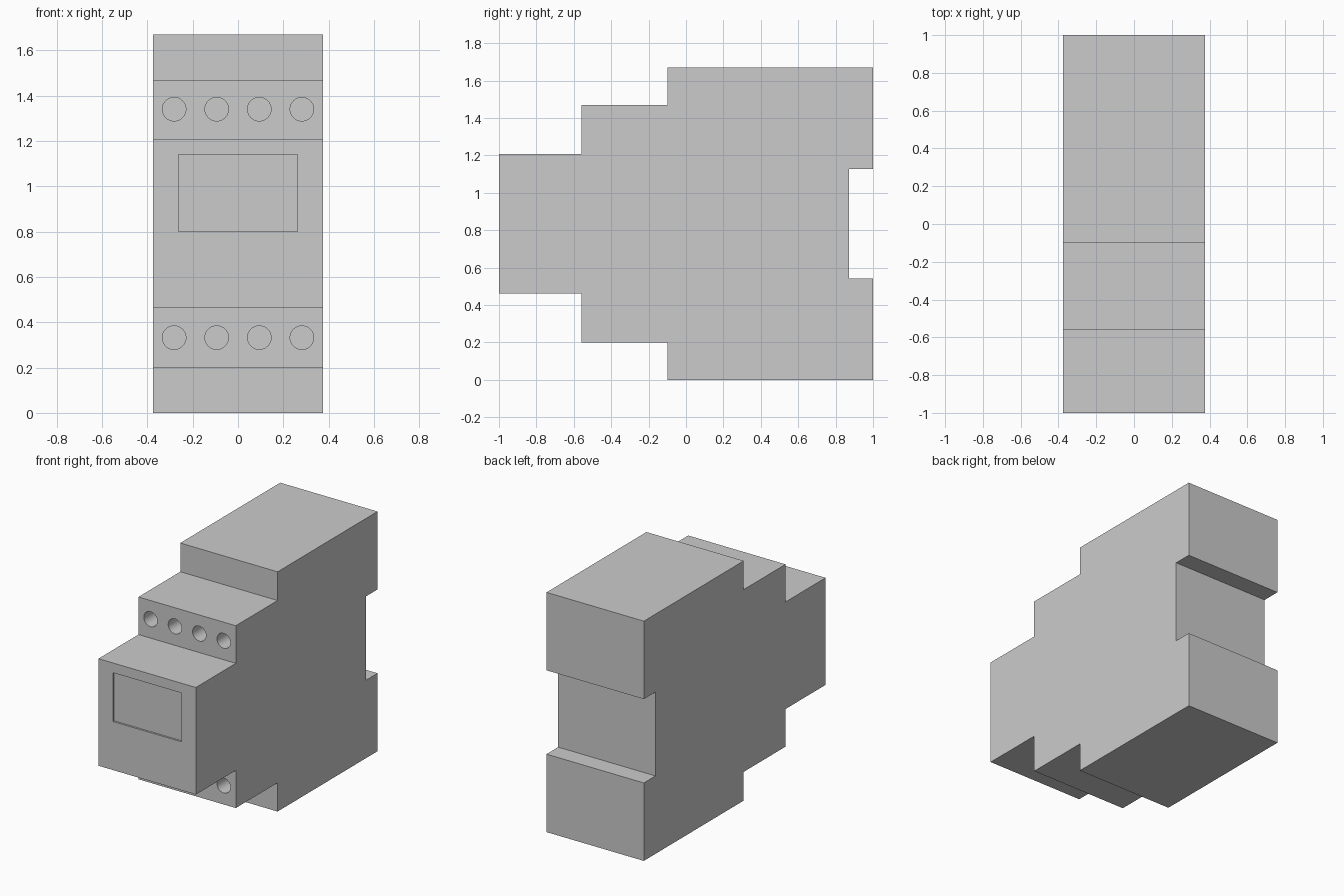
import bpy, bmesh
from math import radians

if "Cube" in bpy.data.objects:
    bpy.data.objects.remove(bpy.data.objects["Cube"])

HALF_W = 0.375
MID_Z = 0.835


def prism(name, profile, x0, x1):
    """Extrude a (y, z) outline along x."""
    bm = bmesh.new()
    face = bm.faces.new([bm.verts.new((x0, y, z)) for y, z in profile])
    new = bmesh.ops.extrude_face_region(bm, geom=[face])["geom"]
    verts = [v for v in new if isinstance(v, bmesh.types.BMVert)]
    bmesh.ops.translate(bm, verts=verts, vec=(x1 - x0, 0, 0))
    bmesh.ops.recalc_face_normals(bm, faces=bm.faces)
    mesh = bpy.data.meshes.new(name)
    bm.to_mesh(mesh)
    bm.free()
    obj = bpy.data.objects.new(name, mesh)
    bpy.context.collection.objects.link(obj)
    return obj


def cut(target, cutter):
    """Subtract the cutter and discard it."""
    mod = target.modifiers.new("cut", 'BOOLEAN')
    mod.operation = 'DIFFERENCE'
    mod.solver = 'EXACT'
    mod.object = cutter
    bpy.context.view_layer.objects.active = target
    bpy.ops.object.modifier_apply(modifier=mod.name)
    bpy.data.objects.remove(cutter, do_unlink=True)


# Stepped housing with rear rail notch: upper half outline, mirrored about mid height
upper = [(-1, 1.208), (-0.56, 1.208), (-0.56, 1.47), (-0.1, 1.47),
         (-0.1, 1.67), (1, 1.67), (1, 1.127), (0.872, 1.127)]
lower = [(y, 2 * MID_Z - z) for y, z in reversed(upper)]
housing = prism("housing", upper + lower, -HALF_W, HALF_W)

# Shallow display window
window = [(-1.1, 0.80), (-0.987, 0.80), (-0.987, 1.14), (-1.1, 1.14)]
cut(housing, prism("window_cutter", window, -0.263, 0.263))

# Terminal screw holes, two rows of four
HOLE_DEPTH = 0.2
for z in (0.332, 1.34):
    for x in (-0.282, -0.094, 0.094, 0.282):
        bpy.ops.mesh.primitive_cylinder_add(
            vertices=40, radius=0.052, depth=2 * HOLE_DEPTH,
            location=(x, -0.56, z), rotation=(radians(90), 0, 0))
        cut(housing, bpy.context.object)

# Smooth hole walls, crisp housing edges
bpy.ops.object.select_all(action='DESELECT')
housing.select_set(True)
bpy.context.view_layer.objects.active = housing
bpy.ops.object.shade_smooth_by_angle(angle=radians(30))
